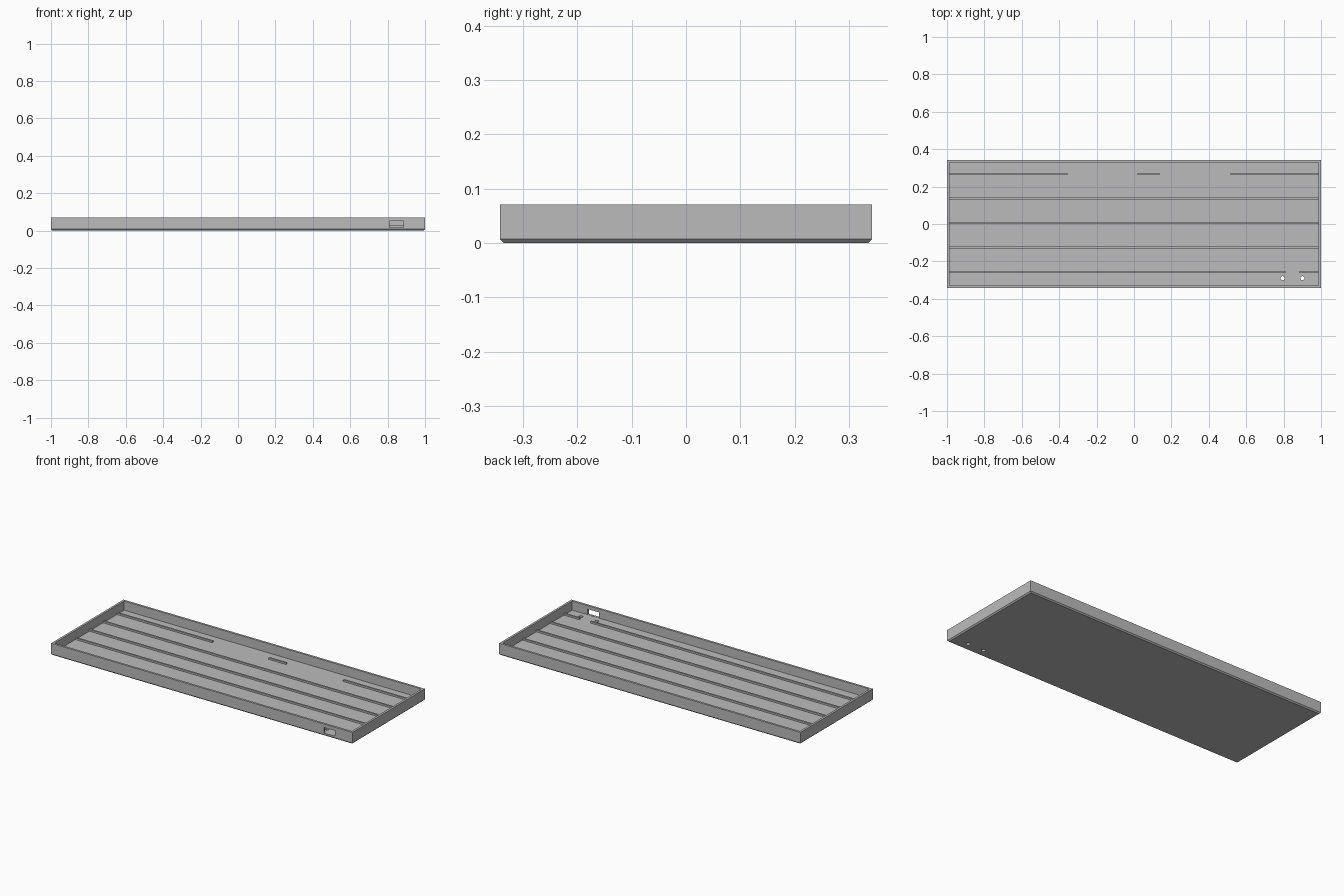
import bpy
import bmesh

cube = bpy.data.objects.get("Cube")
if cube:
    bpy.data.objects.remove(cube, do_unlink=True)

HX, HY, H = 1.0, 0.343, 0.071
WALL, FLOOR, CHAMFER = 0.013, 0.016, 0.007
RIB_TOP, RIB_W = 0.026, 0.011

grey = bpy.data.materials.new("plain grey")
grey.use_nodes = True
colour = (0.5, 0.5, 0.5, 1)
grey.diffuse_color = colour
grey.node_tree.nodes["Principled BSDF"].inputs["Base Color"].default_value = colour


def finish(name, bm):
    bmesh.ops.recalc_face_normals(bm, faces=bm.faces)
    mesh = bpy.data.meshes.new(name)
    bm.to_mesh(mesh)
    bm.free()
    mesh.materials.append(grey)
    obj = bpy.data.objects.new(name, mesh)
    bpy.context.collection.objects.link(obj)
    return obj


def box(name, x0, x1, y0, y1, z0, z1):
    bm = bmesh.new()
    bmesh.ops.create_cube(bm, size=1)
    bmesh.ops.scale(bm, vec=(x1 - x0, y1 - y0, z1 - z0), verts=bm.verts)
    bmesh.ops.translate(bm, vec=((x0 + x1) / 2, (y0 + y1) / 2, (z0 + z1) / 2), verts=bm.verts)
    return finish(name, bm)


def cut(target, cutter):
    mod = target.modifiers.new(cutter.name, 'BOOLEAN')
    mod.operation = 'DIFFERENCE'
    mod.solver = 'EXACT'
    mod.object = cutter
    cutter.hide_render = True
    cutter.hide_viewport = True


# Open tray: rectangular rings from the chamfered base, over the rim, to the floor
bm = bmesh.new()
rings = []
for inset, z in ((CHAMFER, 0), (0, CHAMFER), (0, H), (WALL, H), (WALL, FLOOR)):
    rings.append([bm.verts.new((sx * (HX - inset), sy * (HY - inset), z))
                  for sx, sy in ((-1, -1), (1, -1), (1, 1), (-1, 1))])
for low, high in zip(rings, rings[1:]):
    for i in range(4):
        j = (i + 1) % 4
        bm.faces.new((low[i], low[j], high[j], high[i]))
bm.faces.new(rings[0])
bm.faces.new(rings[-1])
tray = finish("tray", bm)

# Port opening in the front wall
cut(tray, box("port_cutter", 0.81, 0.885, -HY - 0.02, -HY + WALL + 0.01, FLOOR + 0.001, 0.05))

# Two screw holes through the floor
for n, x in enumerate((0.795, 0.9)):
    bm = bmesh.new()
    bmesh.ops.create_cone(bm, cap_ends=True, segments=24, radius1=0.011, radius2=0.011, depth=0.1)
    bmesh.ops.translate(bm, vec=(x, -0.29, 0), verts=bm.verts)
    cut(tray, finish(f"screw_hole_cutter_{n + 1}", bm))

# Floor ribs, some of them interrupted
END = HX - WALL + 0.002
full = [(-END, END)]
rows = {
    "back_rib": (0.267, [(-END, -0.355), (0.02, 0.135), (0.515, END)]),
    "rear_middle_rib": (0.136, full),
    "centre_rib": (0.005, full),
    "front_middle_rib": (-0.126, full),
    "front_rib": (-0.257, [(-END, 0.81), (0.885, END)]),
}
for name, (y, spans) in rows.items():
    for n, (x0, x1) in enumerate(spans):
        box(f"{name}_{n + 1}", x0, x1, y - RIB_W / 2, y + RIB_W / 2, FLOOR - 0.002, RIB_TOP)
